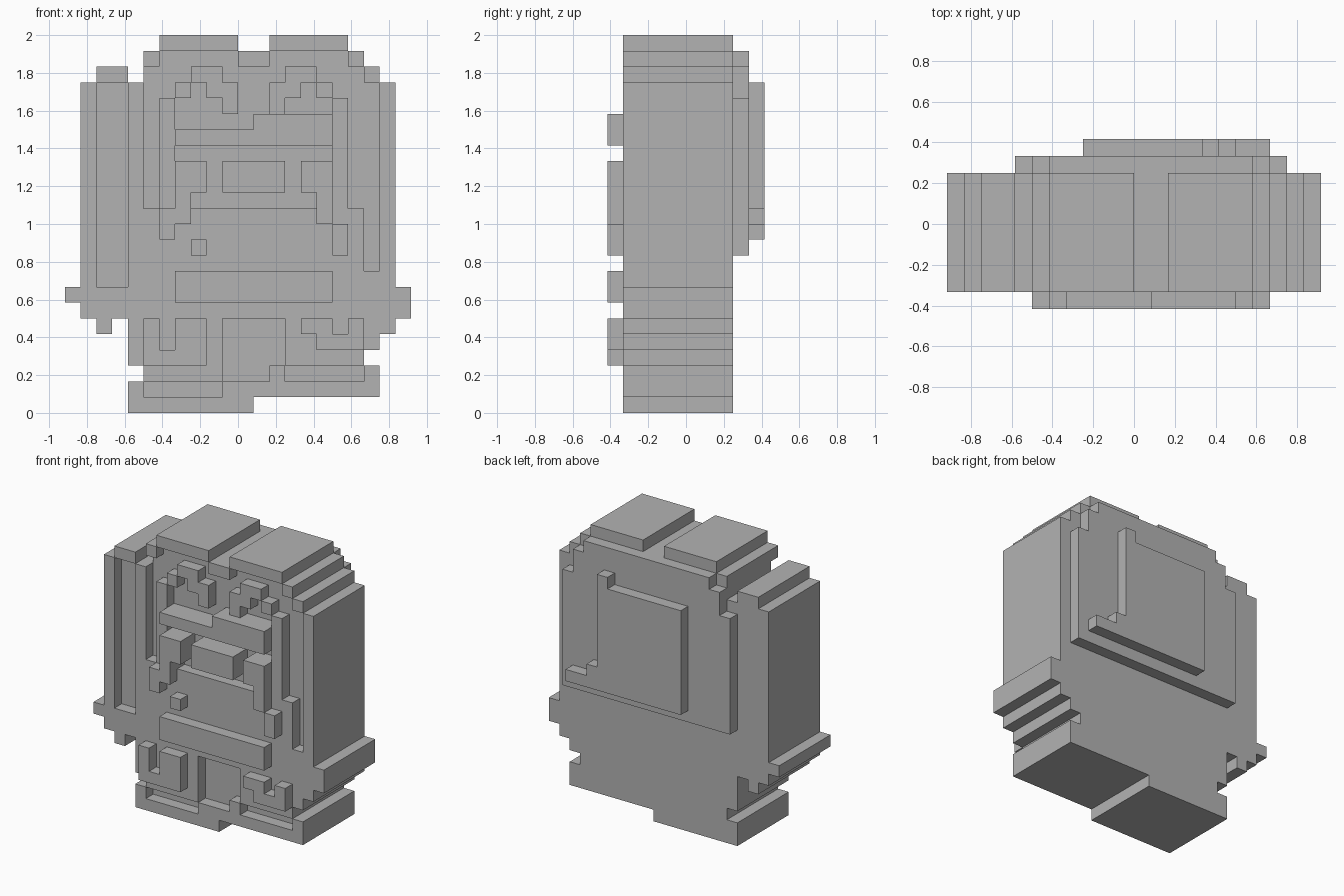
import bpy
import bmesh
from mathutils import Matrix, Vector

default_cube = bpy.data.objects.get("Cube")
if default_cube:
    bpy.data.objects.remove(default_cube, do_unlink=True)

CELL = 2 / 24            # size of one block
HEAD_CENTRE = 1          # the head is mirrored about this column

# Depth ranges, in blocks, from front to back
CORE = (-4 + 1, 3)
OUTLINE = (-4, -3)
RELIEF = (-5, -3)
HAIR_BACK = (3, 4)
HAIR_OUTER = (4, 5)

grey = bpy.data.materials.new("plain_grey")
grey.use_nodes = True
colour = (0.45, 0.45, 0.45, 1)
grey.diffuse_color = colour
grey.node_tree.nodes["Principled BSDF"].inputs["Base Color"].default_value = colour


def mirrored(rectangles):
    """Add a copy of every rectangle on the other side of the head."""
    flip = 2 * HEAD_CENTRE
    return rectangles + [(flip - right, flip - left, low, high)
                         for left, right, low, high in rectangles]


def build_part(name, depth, rectangles):
    """Extrude front-facing rectangles (left, right, low, high) through a depth range."""
    bm = bmesh.new()
    front, back = depth
    for left, right, low, high in rectangles:
        size = Vector((right - left, back - front, high - low)) * CELL
        centre = Vector((left + right, front + back, low + high)) * CELL / 2
        matrix = Matrix.Translation(centre) @ Matrix.Diagonal(size.to_4d())
        bmesh.ops.create_cube(bm, size=1, matrix=matrix)
    mesh = bpy.data.meshes.new(name)
    bm.to_mesh(mesh)
    bm.free()
    mesh.materials.append(grey)
    part = bpy.data.objects.new(name, mesh)
    bpy.context.scene.collection.objects.link(part)
    return part


# Solid core of the figure
build_part("head_core", CORE, [
    (-10, 10, 8, 21), (-6, 9, 21, 22), (-6, 8, 22, 23),
    (-5, 0, 23, 24), (2, 7, 23, 24), (-9, -7, 21, 22)])
build_part("body_core", CORE, [
    (-11, 11, 7, 8), (-10, 11, 6, 7), (-7, 10, 5, 6),
    (-7, 9, 4, 5), (-7, 8, 3, 4)])
build_part("feet_core", CORE, [(-6, 9, 2, 3), (-7, 9, 1, 2), (-7, 1, 0, 1)])
build_part("hanging_block", (-4, 3), [(-9, -8, 5, 6)])

# Raised outlines on the front
build_part("head_outline", OUTLINE, [
    (-5, 0, 23, 24), (2, 7, 23, 24), (0, 2, 22, 23), (-6, -5, 22, 23),
    (7, 8, 22, 23), (8, 9, 21, 22), (9, 10, 8, 21), (-7, -6, 8, 21)])
build_part("side_panel_outline", OUTLINE, [(-10, -9, 8, 21), (-9, -7, 21, 22)])
build_part("fringe_outline", OUTLINE, mirrored([
    (-5, -4, 13, 20), (-4, -3, 20, 21), (-3, -1, 21, 22),
    (-2, 0, 20, 21), (-1, 0, 19, 20)]))
build_part("torso_front", OUTLINE, [
    (-6, 8, 9, 13), (-6, 9, 8, 9), (-11, 11, 7, 8), (-10, 11, 6, 7)])
build_part("leg_outline", OUTLINE, [
    (-7, -1, 3, 6), (3, 10, 5, 6), (3, 9, 4, 5), (3, 8, 3, 4)])
build_part("foot_outline", OUTLINE, [
    (-6, -1, 2, 3), (2, 3, 2, 3), (8, 9, 1, 3),
    (-7, -6, 1, 2), (-1, 8, 1, 2), (-7, 1, 0, 1)])

# Face and chest details standing proud of the outline
build_part("brow_bar", RELIEF, [(-4, 6, 17, 18), (1, 6, 18, 19)])
build_part("eye_pieces", RELIEF, mirrored([
    (-4, -2, 14, 16), (-4, -3, 12, 14), (-1, 1, 14, 16)]))
build_part("cheek_blocks", RELIEF, [
    (-5, -4, 11, 13), (6, 7, 10, 12), (-3, -2, 10, 11)])
build_part("chest_bar", RELIEF, [(-4, 6, 7, 9)])

# Hands
build_part("right_hand", RELIEF, [(-6, -5, 3, 6), (-5, -4, 3, 4), (-4, -2, 3, 6)])
build_part("left_hand", RELIEF, [(4, 6, 5, 6), (5, 7, 4, 5), (7, 8, 4, 6)])

# Stepped layers on the back of the head
build_part("back_layer", HAIR_BACK, [
    (-7, 9, 10, 20), (-6, 8, 20, 22), (-5, 7, 22, 23)])
build_part("outer_back_layer", HAIR_OUTER, [
    (-3, 5, 11, 20), (4, 5, 20, 21), (5, 6, 11, 13), (6, 8, 11, 12)])
